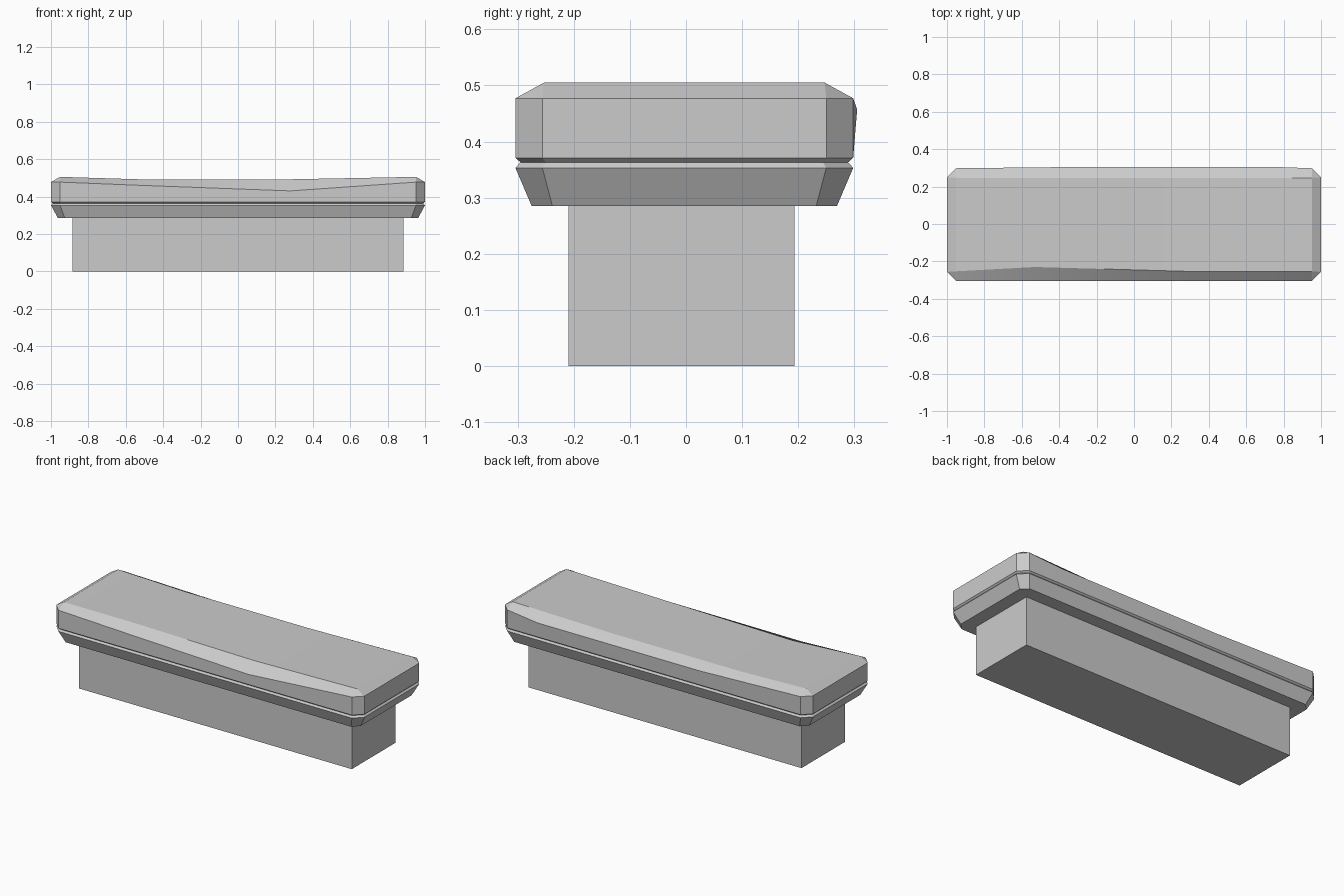
import bpy, bmesh, math

cube = bpy.data.objects.get("Cube")
if cube:
    bpy.data.objects.remove(cube, do_unlink=True)

grey = bpy.data.materials.new("light_grey")
grey.use_nodes = True
colour = (0.6, 0.6, 0.6, 1)
grey.diffuse_color = colour
grey.node_tree.nodes["Principled BSDF"].inputs["Base Color"].default_value = colour

FRONT_MID = (-0.53, 0.28)
BACK_MID = (0.75, -0.3)
CENTRE_Y = -0.003


def outline(hx, hy, cut, z):
    """Rectangle with cut corners and two extra points on each long side."""
    y0, y1 = CENTRE_Y - hy, CENTRE_Y + hy
    a, b = hx - cut, hy - cut
    pts = [(-a, y0), (FRONT_MID[0], y0), (FRONT_MID[1], y0), (a, y0),
           (hx, CENTRE_Y - b), (hx, CENTRE_Y + b),
           (a, y1), (BACK_MID[0], y1), (BACK_MID[1], y1), (-a, y1),
           (-hx, CENTRE_Y + b), (-hx, CENTRE_Y - b)]
    return [[x, y, z] for x, y in pts]


def finish(name, bm):
    bmesh.ops.remove_doubles(bm, verts=bm.verts, dist=0.0001)
    bmesh.ops.recalc_face_normals(bm, faces=bm.faces)
    mesh = bpy.data.meshes.new(name)
    bm.to_mesh(mesh)
    bm.free()
    mesh.materials.append(grey)
    obj = bpy.data.objects.new(name, mesh)
    bpy.context.collection.objects.link(obj)
    return obj


def loft(bm, rings):
    loops = [[bm.verts.new(p) for p in ring] for ring in rings]
    for low, high in zip(loops, loops[1:]):
        n = len(low)
        for i in range(n):
            j = (i + 1) % n
            bm.faces.new((low[i], low[j], high[j], high[i]))
    return loops


# Base block
bm = bmesh.new()
bmesh.ops.create_cube(bm, size=1)
for v in bm.verts:
    v.co.x *= 1.77
    v.co.y = v.co.y * 0.403 - 0.008
    v.co.z = (v.co.z + 0.5) * 0.29
finish("base_block", bm)

# Tray with flared sides
bm = bmesh.new()
loops = loft(bm, [outline(0.963, 0.272, 0.037, 0.285),
                  outline(1.0, 0.301, 0.048, 0.353),
                  outline(0.991, 0.292, 0.045, 0.363)])
bm.faces.new(loops[0])
finish("flared_tray", bm)

# Cushion rim, dipping along the front and bulging slightly at the back
rim = outline(1.0, 0.301, 0.048, 0.477)
rim[1][2], rim[2][2] = 0.46, 0.43
for i in (7, 8):
    rim[i][1], rim[i][2] = 0.305, 0.457

# Sagging top, with each cut corner meeting at one point
top = outline(0.952, 0.25, 0, 0.505)
top[1][1] = -0.23
top[7][0], top[8][0] = FRONT_MID[1], FRONT_MID[0]
for i in (1, 2, 7, 8):
    top[i][2] = 0.492

bm = bmesh.new()
loops = loft(bm, [outline(0.991, 0.292, 0.045, 0.363),
                  outline(1.0, 0.301, 0.048, 0.371), rim, top])
t = loops[-1]
for i in range(3):
    bm.faces.new((t[i], t[i + 1], t[8 - i], t[9 - i]))
bmesh.ops.dissolve_degenerate(bm, dist=0.0001, edges=bm.edges)
cushion = finish("cushion", bm)

# Soften only the shallow bends of the cushion
bpy.ops.object.select_all(action="DESELECT")
cushion.select_set(True)
bpy.context.view_layer.objects.active = cushion
bpy.ops.object.shade_smooth_by_angle(angle=math.radians(12))
